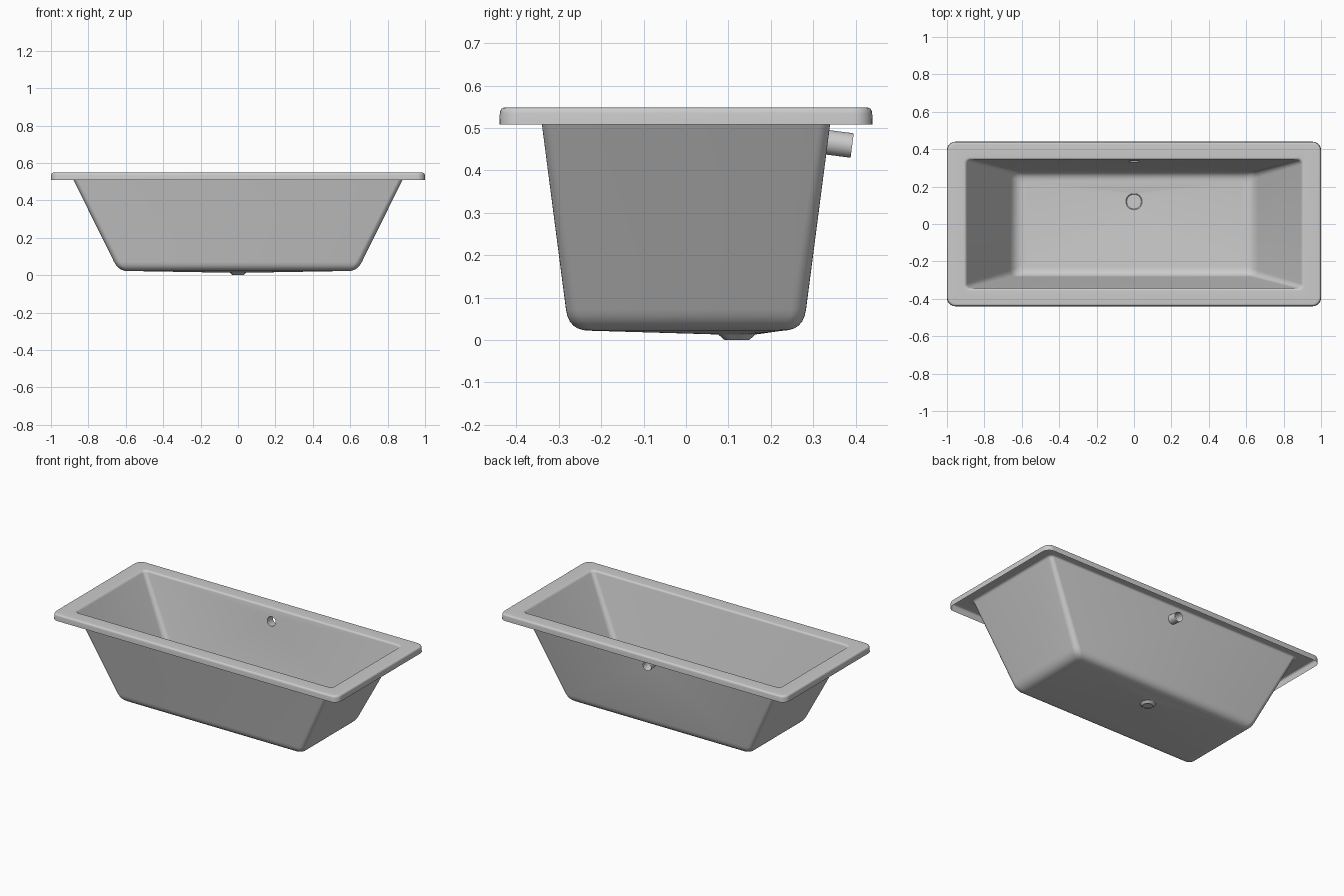
import bpy, bmesh, math
from mathutils import Vector

if "Cube" in bpy.data.objects:
    bpy.data.objects.remove(bpy.data.objects["Cube"])

CORNER_STEPS = 6
FILLET_STEPS = 6
TOP, LIP = 0.548, 0.508


def loop_points(s):
    """Rounded rectangle; s = (half x, half y, corner radius, z)."""
    hx, hy, r, z = s
    pts = []
    for i, (sx, sy) in enumerate(((1, 1), (-1, 1), (-1, -1), (1, -1))):
        for k in range(CORNER_STEPS + 1):
            a = math.pi / 2 * (i + k / CORNER_STEPS)
            pts.append((sx * (hx - r) + r * math.cos(a),
                        sy * (hy - r) + r * math.sin(a), z))
    return pts


def wall(z, r, grow=0.0):
    """Section of the sloping basin wall at height z."""
    d = 0.51 - z
    return Vector((0.88 - 0.495 * d + grow, 0.34 - 0.13 * d + grow, r, z))


def fillet(a, b, c):
    """Rounded transition between sections a and c with corner b."""
    out = []
    for i in range(FILLET_STEPS + 1):
        t = i / FILLET_STEPS
        out.append(a * (1 - t) ** 2 + b * (2 * t * (1 - t)) + c * t * t)
    return out


def bridge(bm, a, b):
    n = len(a)
    return [bm.faces.new((a[i], a[(i + 1) % n], b[(i + 1) % n], b[i])) for i in range(n)]


def circle(bm, c, u, v, r, n=32):
    return [bm.verts.new(c + u * (r * math.cos(2 * math.pi * i / n))
                         + v * (r * math.sin(2 * math.pi * i / n))) for i in range(n)]


def fill_between(bm, outer_edges, ring, normal):
    """Fill a panel leaving a round hole."""
    inner = [bm.edges.new((ring[i], ring[(i + 1) % len(ring)])) for i in range(len(ring))]
    bmesh.ops.triangle_fill(bm, edges=outer_edges + inner, use_beauty=True, normal=normal)


def finish(name, bm):
    me = bpy.data.meshes.new(name)
    bm.to_mesh(me)
    bm.free()
    ob = bpy.data.objects.new(name, me)
    bpy.context.collection.objects.link(ob)
    bpy.ops.object.select_all(action='DESELECT')
    ob.select_set(True)
    bpy.context.view_layer.objects.active = ob
    bpy.ops.object.shade_smooth_by_angle(angle=math.radians(35))
    return ob


X, Y, Z = Vector((1, 0, 0)), Vector((0, 1, 0)), Vector((0, 0, 1))

# Basin shell: floor fillet, sloping walls, rolled rim and hanging lip
sections = fillet(wall(0.022, 0.02, -0.048), wall(0.022, 0.035), wall(0.072, 0.035))
sections += fillet(wall(0.536, 0.025), wall(TOP, 0.025), wall(TOP, 0.03, 0.012))
sections += fillet(Vector((0.986, 0.426, 0.036, TOP)), Vector((0.998, 0.438, 0.045, TOP)),
                   Vector((0.999, 0.439, 0.045, TOP - 0.013)))
sections.append(Vector((1.0, 0.44, 0.045, LIP)))

bm = bmesh.new()
loops = [[bm.verts.new(p) for p in loop_points(s)] for s in sections]
for a, b in zip(loops, loops[1:]):
    bridge(bm, a, b)

# Floor falling gently to the conical drain outlet
drain = Vector((0, 0.12, 0.013))
ring = circle(bm, drain, X, Y, 0.044)
first = loops[0]
floor_edges = [bm.edges.get((first[i], first[(i + 1) % len(first)])) for i in range(len(first))]
fill_between(bm, floor_edges, ring, Z)
bridge(bm, ring, circle(bm, Vector((0, 0.12, 0)), X, Y, 0.029))

# Overflow outlet through the back wall
bm.faces.ensure_lookup_table()
back = max((f for f in bm.faces if f.calc_center_median().y > 0.2 and len(f.verts) == 4),
           key=lambda f: f.calc_area() if abs(f.normal.z) < 0.5 and
           0.2 < f.calc_center_median().z < 0.4 else 0)
back_edges = list(back.edges)
bmesh.ops.delete(bm, geom=[back], context='FACES_ONLY')
up = Vector((0, 0.13, 1)).normalized()
out = Vector((0, 1, -0.13)).normalized()
hole = Vector((0, 0.34 - 0.13 * (0.51 - 0.466), 0.466))
ring = circle(bm, hole, X, up, 0.029)
fill_between(bm, back_edges, ring, out)
bridge(bm, ring, circle(bm, hole + out * 0.058, X, up, 0.029))

bmesh.ops.recalc_face_normals(bm, faces=bm.faces)
bm.normal_update()
rim = max(bm.faces, key=lambda f: f.calc_center_median().z)
if rim.normal.z < 0:
    bmesh.ops.reverse_faces(bm, faces=bm.faces)
finish("bathtub_shell", bm)

# Drain plate
bm = bmesh.new()
bm.faces.new(circle(bm, Vector((0, 0.12, 0.009)), X, Y, 0.039))
finish("drain_plate", bm)
